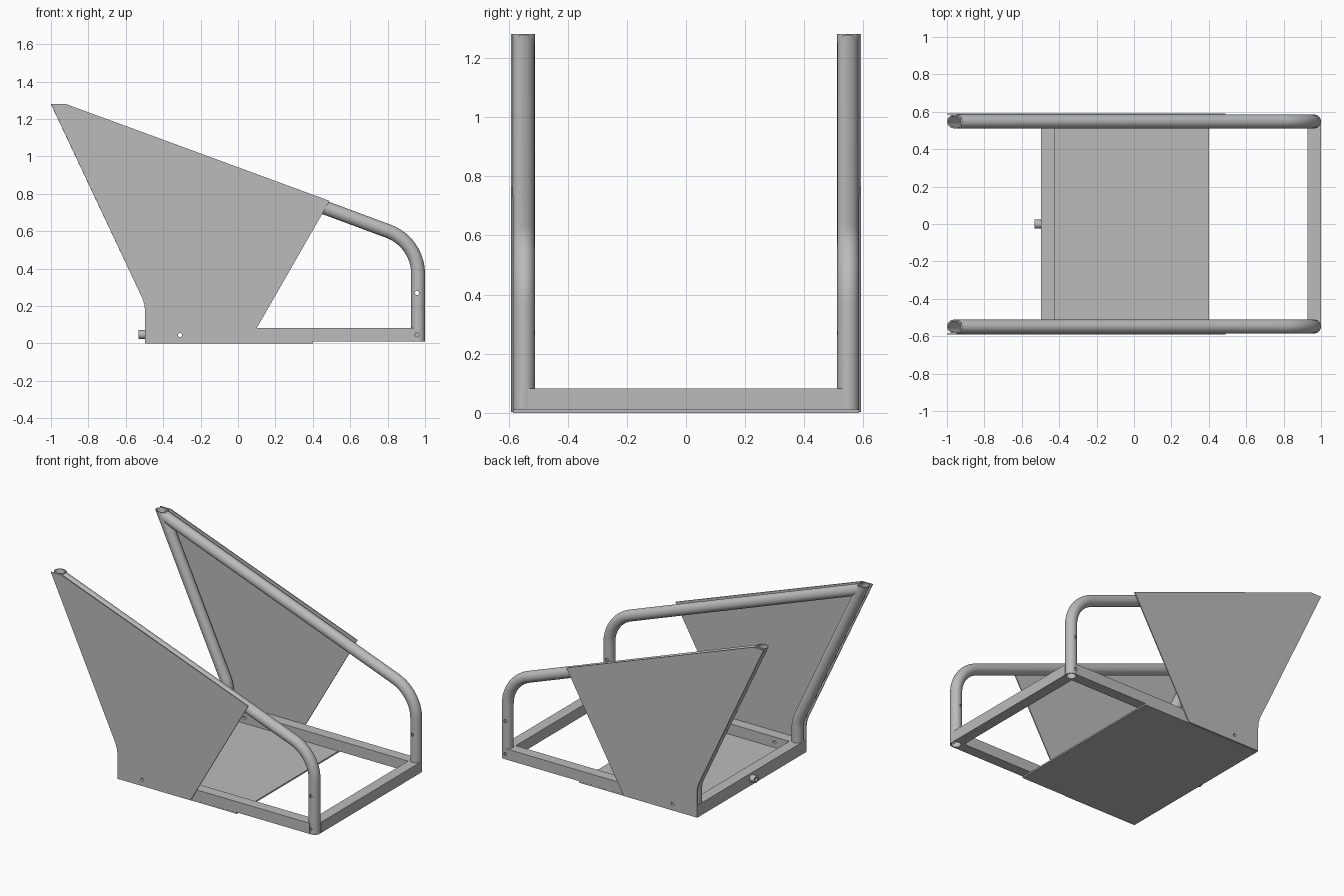
import bpy, bmesh, math
from mathutils import Vector

if "Cube" in bpy.data.objects:
    bpy.data.objects.remove(bpy.data.objects["Cube"])

steel = bpy.data.materials.new("grey steel")
steel.use_nodes = True
GREY = (0.5, 0.5, 0.5, 1)
steel.diffuse_color = GREY
steel.node_tree.nodes["Principled BSDF"].inputs["Base Color"].default_value = GREY

R, BORE, SIDE = 0.037, 0.03, 0.548      # tube radii and tube centre in y
LOW, HIGH, TOP = 0.01, 0.083, 1.28      # square rail heights and top cut


def finish(name, bm):
    bmesh.ops.recalc_face_normals(bm, faces=bm.faces)
    mesh = bpy.data.meshes.new(name)
    bm.to_mesh(mesh)
    bm.free()
    mesh.materials.append(steel)
    ob = bpy.data.objects.new(name, mesh)
    bpy.context.collection.objects.link(ob)
    return ob


def activate(ob):
    bpy.ops.object.select_all(action='DESELECT')
    ob.select_set(True)
    bpy.context.view_layer.objects.active = ob


def smooth(ob):
    activate(ob)
    bpy.ops.object.shade_smooth_by_angle(angle=math.radians(35))


def box(name, lo, hi):
    bm = bmesh.new()
    bmesh.ops.create_cube(bm, size=1)
    for v in bm.verts:
        v.co = [lo[i] if v.co[i] < 0 else hi[i] for i in range(3)]
    return finish(name, bm)


def prism(name, outline, y0, y1):
    bm = bmesh.new()
    face = bm.faces.new([bm.verts.new((x, y0, z)) for x, z in outline])
    moved = bmesh.ops.extrude_face_region(bm, geom=[face])["geom"]
    bmesh.ops.translate(bm, vec=(0, y1 - y0, 0),
                        verts=[v for v in moved if isinstance(v, bmesh.types.BMVert)])
    return finish(name, bm)


def fillet(a, corner, b, cut, steps):
    """Path from a to b with a circular bend of tangent length cut at the corner."""
    a, c, b = Vector(a), Vector(corner), Vector(b)
    u, w = (a - c).normalized(), (b - c).normalized()
    half = u.angle(w) / 2
    radius = cut * math.tan(half)
    mid = (u + w).normalized()
    centre = c + mid * (cut / math.cos(half))
    side = (u - w).normalized()
    sweep = math.pi / 2 - half
    arc = []
    for i in range(steps + 1):
        t = sweep * (1 - 2 * i / steps)
        arc.append(centre + radius * (side * math.sin(t) - mid * math.cos(t)))
    return [a] + arc + [b]


def tube(name, path, y, trim, sides=32):
    """Hollow tube along an x-z path; trim gives the shift of start points along the axis."""
    bm = bmesh.new()
    shells = []
    for r in (R, BORE):
        rings = []
        for i, p in enumerate(path):
            before, after = path[max(i - 1, 0)], path[min(i + 1, len(path) - 1)]
            d = (after - before).normalized()
            n = Vector((-d.y, d.x))
            ring = []
            for k in range(sides):
                a = math.tau * k / sides
                q, off = p + n * r * math.cos(a), r * math.sin(a)
                if i == 0:
                    q = q + d * trim(q, d, off)
                ring.append(bm.verts.new((q.x, y + off, q.y)))
            rings.append(ring)
        shells.append(rings)
    loop = shells[0] + shells[1][::-1]
    for i, ring in enumerate(loop):
        nxt = loop[(i + 1) % len(loop)]
        for k in range(sides):
            j = (k + 1) % sides
            bm.faces.new((ring[k], ring[j], nxt[j], nxt[k]))
    return finish(name, bm)


def cylinder(name, centre, axis, radius, length, sides=24):
    bm = bmesh.new()
    bmesh.ops.create_cone(bm, cap_ends=True, segments=sides, radius1=radius,
                          radius2=radius, depth=length)
    turn = Vector((0, 0, 1)).rotation_difference(Vector(axis))
    for v in bm.verts:
        v.co = turn @ v.co + Vector(centre)
    return finish(name, bm)


def cut(ob, cutters):
    activate(ob)
    for c in cutters:
        mod = ob.modifiers.new("hole", 'BOOLEAN')
        mod.operation, mod.solver, mod.object = 'DIFFERENCE', 'EXACT', c
        bpy.ops.object.modifier_apply(modifier=mod.name)


# Centre lines of the two tubes on each side
rear_top, rear_corner = Vector((-0.967, 1.295)), Vector((-0.459, 0.217))
rear_path = fillet(rear_top, rear_corner, (-0.459, HIGH), 0.05, 6)
front_path = fillet((-0.93, 1.243), (0.963, 0.541), (0.963, LOW), 0.17, 14)
rear_dir = (rear_corner - rear_top).normalized()
rear_normal = Vector((-rear_dir.y, rear_dir.x))


def flat_top(q, d, off):
    return (TOP - q.y) / d.y


def coped(q, d, off):
    reach = math.sqrt(max(0.0335 ** 2 - off ** 2, 0))
    return (reach - (q - rear_top).dot(rear_normal)) / d.dot(rear_normal)


# Cutters for the bolt holes and open tube feet
holes = [cylinder("hole_cutter", (x, 0, z), (0, 1, 0), 0.011, 2, 16)
         for x, z in ((0.957, 0.27), (0.957, 0.046), (-0.31, 0.045))]
bores = {s: cylinder("bore_cutter", (0.963, s * SIDE, 0), (0, 0, 1), BORE, 1, 32)
         for s in (-1, 1)}

# Side assemblies
plate_outline = [(-1, TOP), (-0.92, TOP), (0.49, 0.762), (0.055, 0.003),
                 (-0.496, 0.003), (-0.496, 0.165), (-0.5, 0.205), (-0.512, 0.243)]
for s, label in ((-1, "right"), (1, "left")):
    y = s * SIDE
    rear = tube(label + "_rear_tube", rear_path, y, flat_top)
    front = tube(label + "_front_tube", front_path, y, coped)
    cut(front, holes[:2])
    rail = box(label + "_side_rail", (-0.496, y - 0.0365, LOW), (0.95, y + 0.0365, HIGH))
    cut(rail, [bores[s], holes[1], holes[2]])
    plate = prism(label + "_side_plate", plate_outline, s * 0.585, s * 0.592)
    cut(plate, holes[2:])
    for ob in (rear, front, rail):
        smooth(ob)

# Cross bars and floor
edge = SIDE - 0.0365
box("rear_cross_bar", (-0.496, -edge, LOW), (-0.422, edge, HIGH))
front_bar = box("front_cross_bar", (0.927, -0.535, LOW), (1.0, 0.535, HIGH))
cut(front_bar, bores.values())
smooth(front_bar)
box("floor_plate", (-0.496, -0.585, 0), (0.4, 0.585, LOW))

# Rear spigot with a blind hole
spigot = cylinder("rear_spigot", (-0.513, 0, 0.047), (1, 0, 0), 0.024, 0.036)
spigot_bore = cylinder("hole_cutter", (-0.53, 0, 0.047), (1, 0, 0), 0.012, 0.05)
cut(spigot, [spigot_bore])
smooth(spigot)

# Remove the cutters once they are used
for c in holes + list(bores.values()) + [spigot_bore]:
    bpy.data.objects.remove(c)
